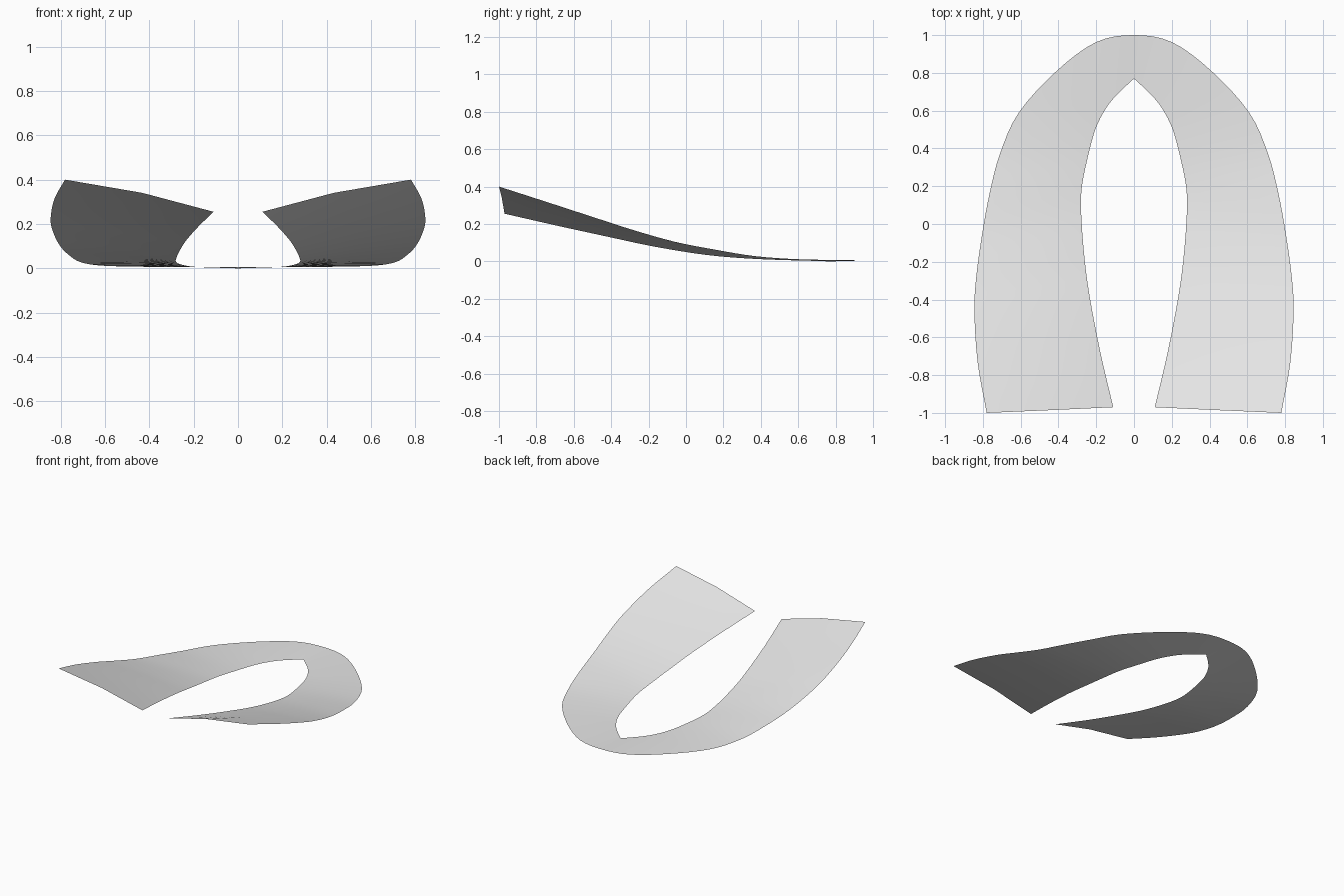
import bpy
import bmesh
from mathutils import Vector

cube = bpy.data.objects.get("Cube")
if cube:
    bpy.data.objects.remove(cube, do_unlink=True)

STEPS = 4      # samples between rail points
BULGE = 0.013  # how far the middle line arches at the open ends

# Left half of the outer and inner edges, from the closed back to the open end
OUTER = [(0, 1, .006), (.2, .963, .006), (.41, .81, .007), (.61, .59, .012),
         (.71, .37, .028), (.765, .16, .062), (.805, -.06, .105),
         (.835, -.28, .167), (.845, -.46, .225), (.828, -.73, .313), (.78, -1, .4)]
INNER = [(0, .77, 0), (.09, .685, .003), (.15, .61, .005), (.205, .5, .008),
         (.248, .34, .015), (.278, .18, .027), (.278, .02, .047),
         (.26, -.2, .085), (.232, -.4, .128), (.178, -.68, .189), (.11, -.97, .255)]


def smooth_rail(points, mirrored_start):
    """Catmull-Rom curve through the points."""
    pts = [Vector(p) for p in points]
    first = pts[1] * 1
    if mirrored_start:
        first.x = -first.x
    else:
        first = 2 * pts[0] - pts[1]
    pts = [first] + pts + [2 * pts[-1] - pts[-2]]
    rail = []
    for a, b, c, d in zip(pts, pts[1:], pts[2:], pts[3:]):
        for i in range(STEPS):
            t = i / STEPS
            rail.append(b + (c - a) * t / 2 + (a * 2 - b * 5 + c * 4 - d) * t**2 / 2
                        + (b * 3 - a - c * 3 + d) * t**3 / 2)
    return rail + [pts[-2]]


# Band: skin the two edges with a slightly arched middle line
outer = smooth_rail(OUTER, True)
inner = smooth_rail(INNER, False)
bm = bmesh.new()
previous = None
for i, (o, n) in enumerate(zip(outer, inner)):
    lift = BULGE * i / (len(outer) - 1)
    middle = (o + n) / 2 + Vector((-lift, 0, lift))
    rung = [bm.verts.new(p) for p in (n, middle, o)]
    if previous:
        for k in range(2):
            bm.faces.new((previous[k], rung[k], rung[k + 1], previous[k + 1]))
    previous = rung
for face in bm.faces:
    face.smooth = True
    face.normal_update()
    if face.normal.z < 0:
        face.normal_flip()

mesh = bpy.data.meshes.new("horseshoe_band")
bm.to_mesh(mesh)
bm.free()
band = bpy.data.objects.new("horseshoe_band", mesh)
bpy.context.collection.objects.link(band)

# Right half by mirroring
mirror = band.modifiers.new("Mirror", "MIRROR")
mirror.use_clip = True
mirror.merge_threshold = 0.001

# Plain light grey
grey = bpy.data.materials.new("light_grey")
grey.use_nodes = True
colour = (0.8, 0.8, 0.8, 1)
grey.diffuse_color = colour
grey.node_tree.nodes["Principled BSDF"].inputs["Base Color"].default_value = colour
mesh.materials.append(grey)
